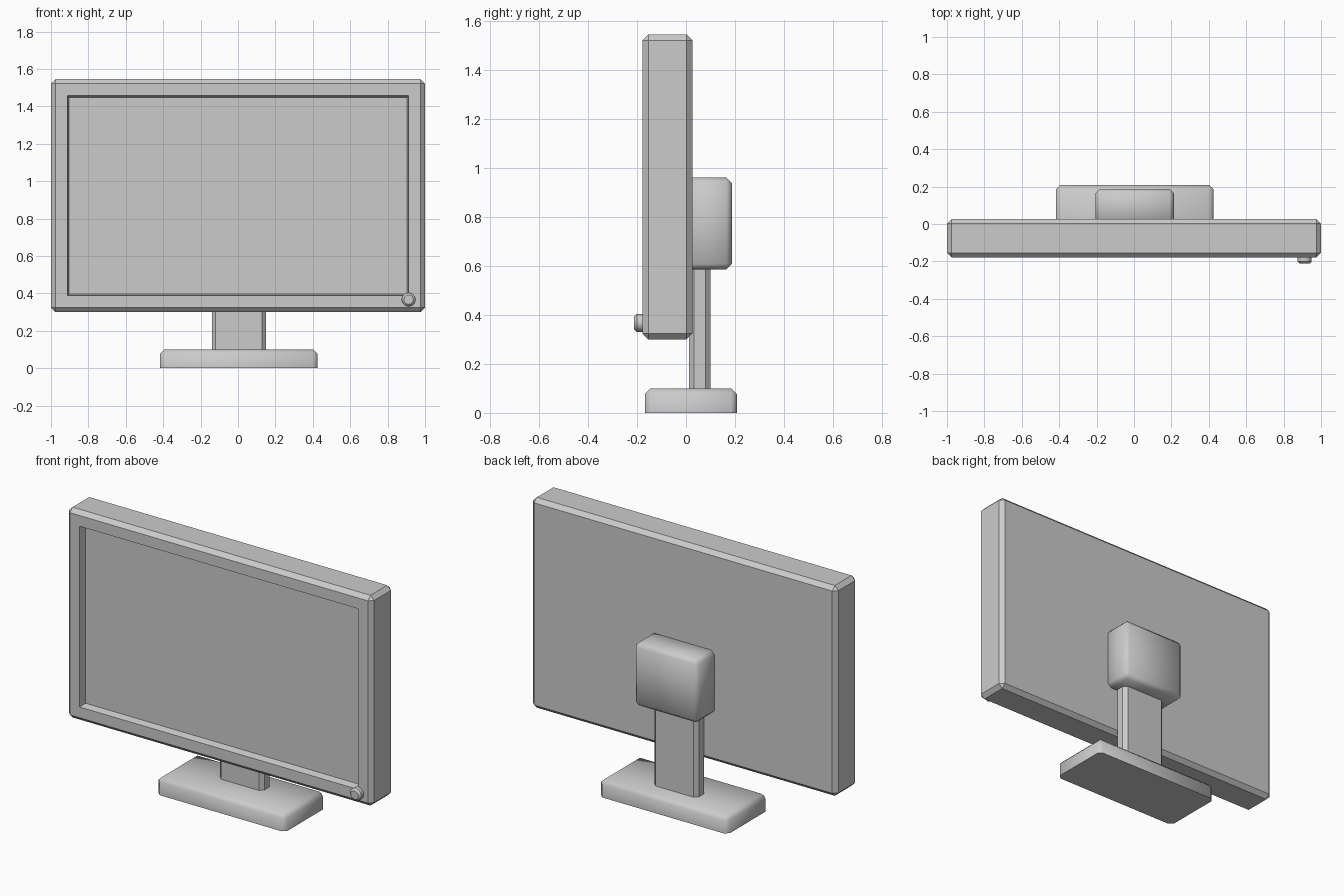
import bpy, bmesh, math
from mathutils import Matrix, Vector

if "Cube" in bpy.data.objects:
    bpy.data.objects.remove(bpy.data.objects["Cube"], do_unlink=True)

# Single grey plastic
grey = bpy.data.materials.new("grey plastic")
grey.use_nodes = True
colour = (0.6, 0.6, 0.6, 1)
grey.diffuse_color = colour
grey.node_tree.nodes["Principled BSDF"].inputs["Base Color"].default_value = colour


def finish(name, bm, angle):
    bmesh.ops.recalc_face_normals(bm, faces=bm.faces[:])
    mesh = bpy.data.meshes.new(name)
    bm.to_mesh(mesh)
    bm.free()
    mesh.materials.append(grey)
    obj = bpy.data.objects.new(name, mesh)
    bpy.context.collection.objects.link(obj)
    bpy.ops.object.select_all(action='DESELECT')
    obj.select_set(True)
    bpy.context.view_layer.objects.active = obj
    bpy.ops.object.shade_smooth_by_angle(angle=math.radians(angle))
    return obj


def chamfered_box(low, high, bevel, keep=lambda edge: True):
    """Box between two corners, with the chosen edges chamfered."""
    low, high = Vector(low), Vector(high)
    bm = bmesh.new()
    bmesh.ops.create_cube(bm, size=1, matrix=Matrix.Translation((low + high) / 2)
                          @ Matrix.Diagonal((*(high - low), 1)))
    bmesh.ops.bevel(bm, geom=[e for e in bm.edges if keep(e)], offset=bevel,
                    segments=1, affect='EDGES')
    return bm


# Display housing with a recessed screen
bm = chamfered_box((-1, -0.178, 0.3), (1, 0.026, 1.545), 0.024)
bm.normal_update()
screen = min(bm.faces, key=lambda f: f.normal.y - f.calc_area())
screen = next(f for f in bm.faces if f.normal.y < -0.99)
bmesh.ops.inset_region(bm, faces=[screen], thickness=0.09)
bmesh.ops.inset_region(bm, faces=[screen], thickness=0.014, depth=-0.04)
finish("display_housing", bm, 30)

# Mounting block behind the display
finish("mounting_block",
       chamfered_box((-0.205, 0.0, 0.585), (0.213, 0.188, 0.96), 0.023), 50)

# Neck, chamfered along its upright edges only
finish("stand_neck",
       chamfered_box((-0.14, 0.012, 0.09), (0.15, 0.1, 0.62), 0.021,
                     lambda e: abs(e.verts[0].co.z - e.verts[1].co.z) > 0.1), 30)

# Foot with a flat, unchamfered underside
finish("stand_foot",
       chamfered_box((-0.418, -0.168, 0), (0.426, 0.208, 0.1), 0.023,
                     lambda e: max(v.co.z for v in e.verts) > 0.05), 50)

# Power button with a chamfered front rim
bm = bmesh.new()
bmesh.ops.create_cone(bm, cap_ends=True, segments=12, radius1=0.037, radius2=0.037,
                      depth=0.05, matrix=Matrix.Translation((0.912, -0.187, 0.367))
                      @ Matrix.Rotation(math.radians(90), 4, 'X'))
rim = [e for e in bm.edges if all(v.co.y < -0.2 for v in e.verts)]
bmesh.ops.bevel(bm, geom=rim, offset=0.011, segments=1, affect='EDGES')
finish("power_button", bm, 35)
